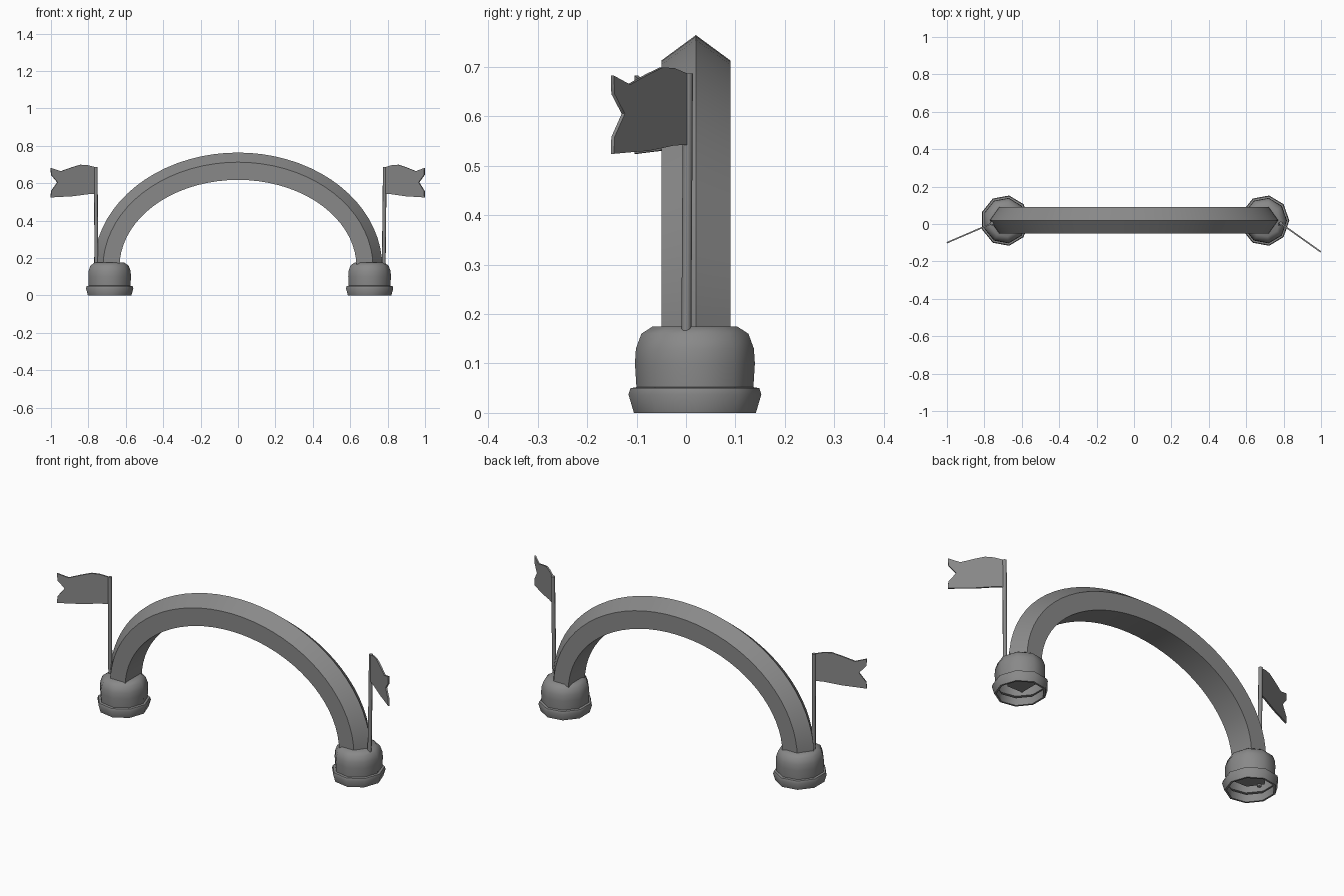
import bpy, bmesh
from math import sin, cos, pi, radians
from mathutils import Vector

if "Cube" in bpy.data.objects:
    bpy.data.objects.remove(bpy.data.objects["Cube"])

grey = bpy.data.materials.new("dark_grey")
grey.diffuse_color = (0.25, 0.25, 0.25, 1)
grey.use_nodes = True
grey.node_tree.nodes["Principled BSDF"].inputs["Base Color"].default_value = grey.diffuse_color


def make(name, verts, faces):
    me = bpy.data.meshes.new(name)
    bm = bmesh.new()
    vs = [bm.verts.new(v) for v in verts]
    for f in faces:
        bm.faces.new([vs[i] for i in f])
    bmesh.ops.recalc_face_normals(bm, faces=bm.faces)
    bm.to_mesh(me)
    bm.free()
    me.materials.append(grey)
    ob = bpy.data.objects.new(name, me)
    bpy.context.collection.objects.link(ob)
    return ob


def bridge(rows, n):
    return [(r * n + i, r * n + (i + 1) % n, (r + 1) * n + (i + 1) % n, (r + 1) * n + i)
            for r in range(rows - 1) for i in range(n)]


# Arch: five-sided section (half-width y, top z, leg x) swept along half ellipses
SECTION = [(0.0, 0.764, 0.772), (0.07, 0.7125, 0.722), (0.07, 0.618, 0.634),
           (-0.07, 0.618, 0.634), (-0.07, 0.7125, 0.722)]
Z0, STEPS = 0.15, 36
verts = []
for k in range(-1, STEPS + 2):
    a = pi * min(max(k, 0), STEPS) / STEPS
    drop = 0.09 if k in (-1, STEPS + 1) else 0
    for y, top, leg in SECTION:
        verts.append((leg * cos(a), y + 0.02, Z0 + (top - Z0) * sin(a) - drop))
n = STEPS + 3
faces = bridge(n, 5) + [tuple(range(5)), tuple(range(5 * n - 5, 5 * n))]
make("arch", verts, faces)

# Bases: nine-sided hollow turned feet (radius, height), open underneath
SIDES = 9
PROFILE = [(0.112, 0.04), (0.113, 0.0), (0.123, 0.0), (0.134, 0.037), (0.130, 0.05),
           (0.118, 0.052), (0.121, 0.10), (0.119, 0.13), (0.108, 0.16), (0.085, 0.175)]


def base(name, cx):
    vs = [(cx + 0.973 * r * cos(i * 2 * pi / SIDES), 0.018 + 1.018 * r * sin(i * 2 * pi / SIDES), z)
          for r, z in PROFILE for i in range(SIDES)]
    m = len(PROFILE)
    make(name, vs, bridge(m, SIDES) + [tuple(range(SIDES * (m - 1), SIDES * m))])


# Flag outline (distance from pole, top height, bottom height), swallow-tailed
OUTLINE = [(0.0, 0.685, 0.542), (0.05, 0.697, 0.541), (0.09, 0.699, 0.536),
           (0.14, 0.685, 0.530), (0.205, 0.664, 0.527)]
TAIL = [(0.262, 0.682), (0.26, 0.645), (0.224, 0.605), (0.26, 0.558), (0.262, 0.524)]


def flag(name, start, end):
    d = (Vector(end) - Vector(start)).normalized()
    rows = [[(u, t + (b - t) * r / 4) for u, t, b in OUTLINE] + [TAIL[r]] for r in range(5)]
    vs = [(start[0] + d.x * u, start[1] + d.y * u, z) for row in rows for u, z in row]
    fs = [(r * 6 + i, r * 6 + i + 1, r * 6 + i + 7, r * 6 + i + 6)
          for r in range(4) for i in range(5)]
    ob = make(name, vs, fs)
    mod = ob.modifiers.new("thickness", 'SOLIDIFY')
    mod.thickness = 0.008
    mod.offset = 0
    bpy.context.view_layer.objects.active = ob
    bpy.ops.object.modifier_apply(modifier=mod.name)


# Poles: slim, slightly leaning cylinders
def pole(name, bottom, top):
    b, t = Vector(bottom), Vector(top)
    vs = [p + Vector((0.01 * cos(i * pi / 4), 0.01 * sin(i * pi / 4), 0))
          for p in (b, t) for i in range(8)]
    make(name, vs, bridge(2, 8) + [tuple(range(8)), tuple(range(8, 16))])


base("left_base", -0.690)
base("right_base", 0.700)
pole("left_pole", (-0.756, 0.0, 0.05), (-0.761, 0.004, 0.686))
pole("right_pole", (0.778, 0.0, 0.05), (0.785, 0.004, 0.686))
flag("left_flag", (-0.76, 0.003), (-1.0, -0.1))
flag("right_flag", (0.785, 0.003), (1.0, -0.15))

# Smooth shading with sharp creases
for ob in bpy.context.collection.objects:
    ob.select_set(True)
    bpy.context.view_layer.objects.active = ob
bpy.ops.object.shade_smooth_by_angle(angle=radians(46))
